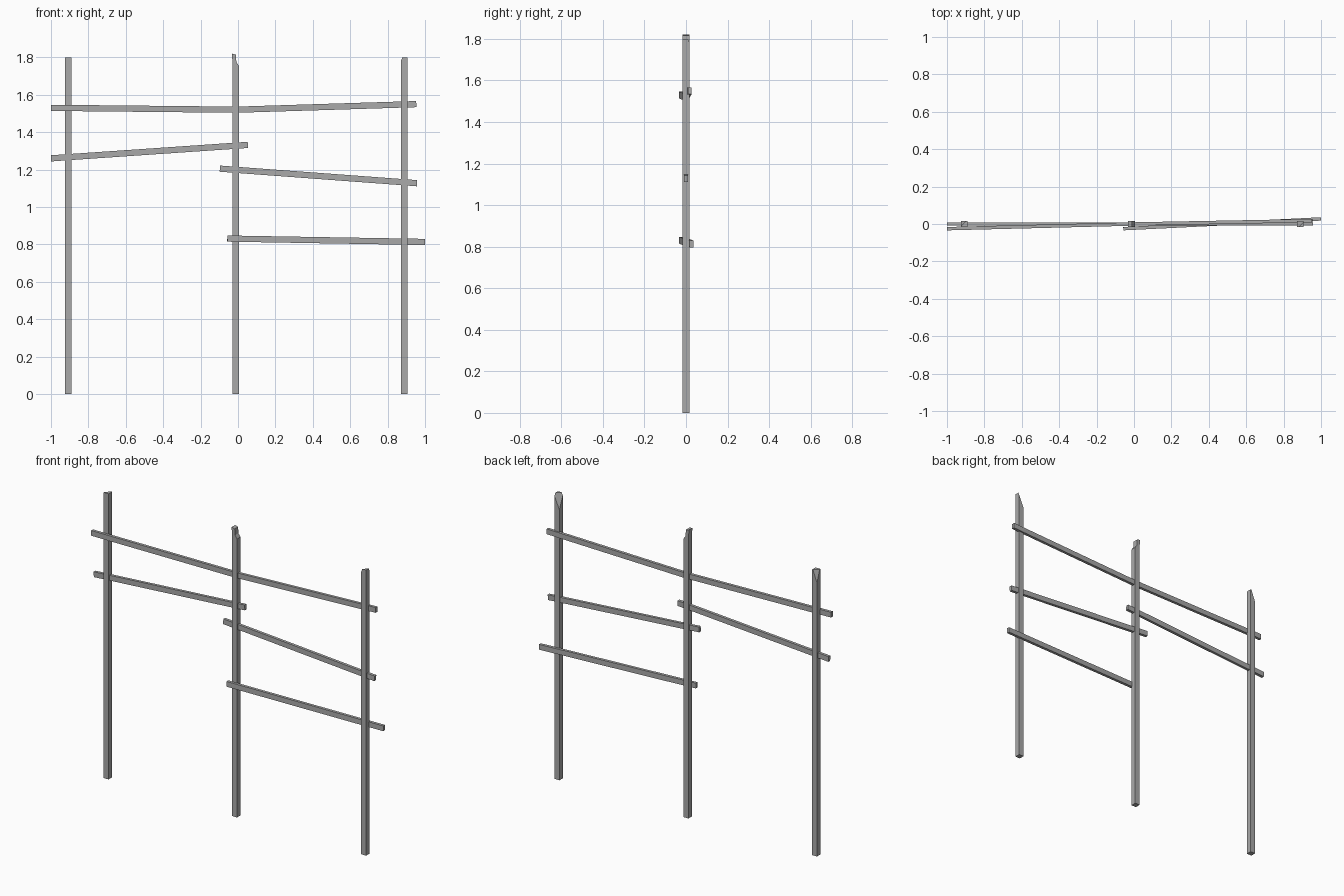
import bpy, bmesh
from mathutils import Vector, Matrix

cube = bpy.data.objects.get("Cube")
if cube:
    bpy.data.objects.remove(cube)

grey = bpy.data.materials.new("weathered_grey")
grey.use_nodes = True
tone = (0.4, 0.4, 0.4, 1)
grey.diffuse_color = tone
grey.node_tree.nodes["Principled BSDF"].inputs["Base Color"].default_value = tone

POST = 0.034   # square post width
HALF = POST / 2


def add_object(name, bm):
    bmesh.ops.recalc_face_normals(bm, faces=bm.faces)
    mesh = bpy.data.meshes.new(name)
    bm.to_mesh(mesh)
    bm.free()
    mesh.materials.append(grey)
    obj = bpy.data.objects.new(name, mesh)
    bpy.context.collection.objects.link(obj)


def box(size, matrix):
    bm = bmesh.new()
    bmesh.ops.create_cube(bm, size=1, matrix=matrix @ Matrix.Diagonal((*size, 1)))
    return bm


def corner_post(name, x, height, inset, drop):
    """Square post with its inner back corner sliced off at the top."""
    bm = box((POST, POST, height), Matrix.Translation((x, 0, height / 2)))
    corner = Vector((x - HALF, HALF, height))
    a, b = corner + Vector((inset, 0, 0)), corner - Vector((0, inset, 0))
    c = corner - Vector((0, 0, drop))
    normal = (b - a).cross(c - a)
    if normal.dot(corner - a) < 0:
        normal.negate()
    cut = bmesh.ops.bisect_plane(bm, geom=bm.verts[:] + bm.edges[:] + bm.faces[:],
                                 plane_co=a, plane_no=normal, clear_outer=True)
    edges = [e for e in cut["geom_cut"] if isinstance(e, bmesh.types.BMEdge)]
    bmesh.ops.contextual_create(bm, geom=edges)
    add_object(name, bm)


def split_post(name, x):
    """Post whose top has broken away, leaving a splinter on one side."""
    outline = [(-HALF, 0), (HALF, 0), (HALF, 1.755), (0.003, 1.775), (0.001, 1.815),
               (-0.021, 1.82), (-HALF, 1.77)]
    bm = bmesh.new()
    face = bm.faces.new([bm.verts.new((x + px, -HALF, pz)) for px, pz in outline])
    out = bmesh.ops.extrude_face_region(bm, geom=[face])
    verts = [v for v in out["geom"] if isinstance(v, bmesh.types.BMVert)]
    bmesh.ops.translate(bm, verts=verts, vec=(0, POST, 0))
    add_object(name, bm)


def rail(name, start, end):
    """Thin board laid between two points, standing on edge."""
    start, end = Vector(start), Vector(end)
    along = (end - start).normalized()
    side = Vector((0, 0, 1)).cross(along).normalized()
    up = along.cross(side)
    matrix = Matrix((along, side, up)).transposed().to_4x4()
    matrix.translation = (start + end) / 2
    add_object(name, box(((end - start).length, 0.018, 0.033), matrix))


# Posts
corner_post("right_post", -0.908, 1.8, 0.028, 0.075)
split_post("middle_post", -0.012)
corner_post("left_post", 0.888, 1.8, 0.042, 0.095)

# Rails
rail("top_right_rail", (-1, -0.025, 1.53), (0, 0, 1.52))
rail("top_left_rail", (-0.01, 0, 1.52), (0.953, 0.018, 1.55))
rail("middle_right_rail", (-1, 0, 1.26), (0.053, 0, 1.332))
rail("middle_left_rail", (-0.097, 0, 1.205), (0.957, 0, 1.127))
rail("bottom_left_rail", (-0.057, -0.025, 0.831), (1, 0.027, 0.813))
